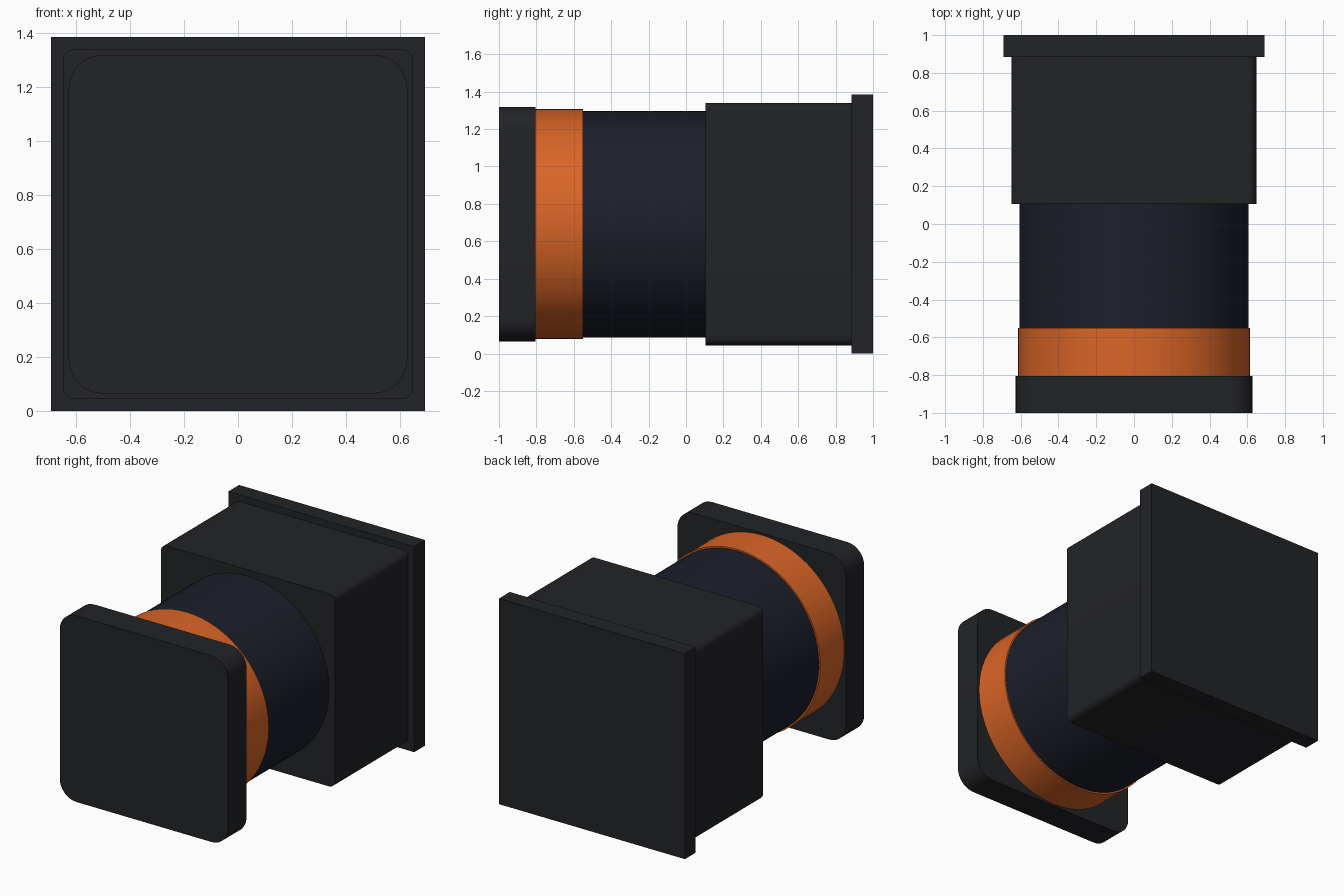
import bpy, math

if "Cube" in bpy.data.objects:
    bpy.data.objects.remove(bpy.data.objects["Cube"])

CZ = 0.692  # height of the shared axis


def material(name, rgb):
    m = bpy.data.materials.new(name)
    m.diffuse_color = (*rgb, 1)
    m.use_nodes = True
    m.node_tree.nodes["Principled BSDF"].inputs["Base Color"].default_value = m.diffuse_color
    return m


BLACK = material("black_plastic", (0.016, 0.017, 0.020))
NAVY = material("navy_barrel", (0.012, 0.014, 0.024))
ORANGE = material("orange_band", (0.70, 0.13, 0.02))


def square_profile(half, radius, steps=8):
    if radius == 0:
        return [(half, half), (-half, half), (-half, -half), (half, -half)]
    pts = []
    c = half - radius
    for q, (sx, sz) in enumerate([(1, 1), (-1, 1), (-1, -1), (1, -1)]):
        for i in range(steps + 1):
            a = math.pi / 2 * (q + i / steps)
            pts.append((sx * c + radius * math.cos(a), sz * c + radius * math.sin(a)))
    return pts


def circle_profile(radius, sides=64):
    return [(radius * math.cos(2 * math.pi * i / sides),
             radius * math.sin(2 * math.pi * i / sides)) for i in range(sides)]


def extrude_part(name, profile, y0, y1, mat):
    n = len(profile)
    verts = [(x, y, z + CZ) for y in (y0, y1) for x, z in profile]
    faces = [tuple(range(n)), tuple(reversed(range(n, 2 * n)))]
    faces += [(i, n + i, n + (i + 1) % n, (i + 1) % n) for i in range(n)]
    me = bpy.data.meshes.new(name)
    me.from_pydata(verts, [], faces)
    me.materials.append(mat)
    ob = bpy.data.objects.new(name, me)
    bpy.context.collection.objects.link(ob)
    bpy.ops.object.select_all(action='DESELECT')
    ob.select_set(True)
    bpy.context.view_layer.objects.active = ob
    bpy.ops.object.shade_smooth_by_angle(angle=math.radians(30))
    return ob


# Rear flange and housing
extrude_part("rear_flange", square_profile(0.692, 0), 0.885, 1.0, BLACK)
extrude_part("housing", square_profile(0.648, 0.045), 0.105, 0.885, BLACK)
# Round barrel with coloured band
extrude_part("barrel", circle_profile(0.605), -0.55, 0.105, NAVY)
extrude_part("band", circle_profile(0.615), -0.805, -0.55, ORANGE)
# Front plate with rounded corners
extrude_part("front_plate", square_profile(0.627, 0.125), -1.0, -0.805, BLACK)
